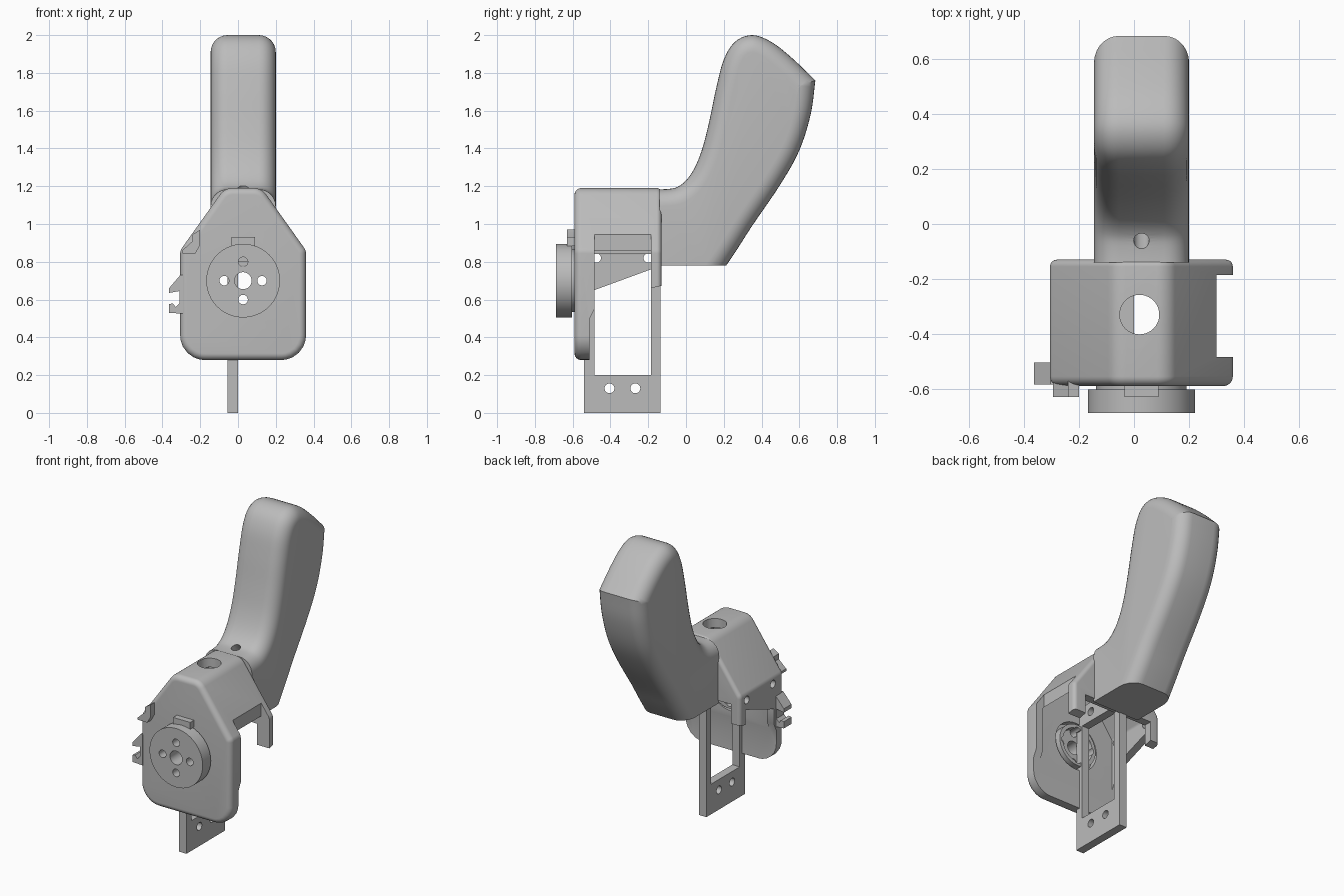
import bpy, bmesh, math
from mathutils import Vector, Matrix

cube = bpy.data.objects.get("Cube")
if cube:
    bpy.data.objects.remove(cube)

grey = bpy.data.materials.new("plain grey")
grey.use_nodes = True
grey.diffuse_color = (0.5, 0.5, 0.5, 1)
grey.node_tree.nodes["Principled BSDF"].inputs["Base Color"].default_value = (0.5, 0.5, 0.5, 1)

CX, HZ = 0.027, 0.70        # centre line of the housing, height of the dial


def finish(name, bm):
    bmesh.ops.recalc_face_normals(bm, faces=bm.faces)
    me = bpy.data.meshes.new(name)
    bm.to_mesh(me)
    bm.free()
    me.materials.append(grey)
    ob = bpy.data.objects.new(name, me)
    bpy.context.collection.objects.link(ob)
    return ob


def prism(name, pts, lo, hi, axis="y", bevel_lo=0, bevel_hi=0, cuts=()):
    """Extrude a 2D profile along y (points are x, z) or x (points are y, z)."""
    place = (lambda p, d: (p[0], d, p[1])) if axis == "y" else (lambda p, d: (d, p[0], p[1]))
    bm = bmesh.new()
    rings = [[bm.verts.new(place(p, d)) for p in pts] for d in (lo, hi)]
    caps = [bm.faces.new(r) for r in rings]
    n = len(pts)
    for i in range(n):
        j = (i + 1) % n
        bm.faces.new((rings[0][i], rings[0][j], rings[1][j], rings[1][i]))
    bmesh.ops.recalc_face_normals(bm, faces=bm.faces)
    for cap, width in zip(caps, (bevel_lo, bevel_hi)):
        if width:
            bmesh.ops.bevel(bm, geom=list(cap.edges), offset=width, segments=7,
                            profile=0.5, affect='EDGES', clamp_overlap=False)
    for co, no in cuts:
        res = bmesh.ops.bisect_plane(bm, geom=bm.verts[:] + bm.edges[:] + bm.faces[:],
                                     plane_co=co, plane_no=no, clear_outer=True)
        edges = [e for e in res["geom_cut"] if isinstance(e, bmesh.types.BMEdge)]
        bmesh.ops.edgeloop_fill(bm, edges=edges)
    return finish(name, bm)


def box(name, x, y, z):
    return prism(name, [(x[0], z[0]), (x[1], z[0]), (x[1], z[1]), (x[0], z[1])], y[0], y[1])


def rod(name, centre, r, length, direction=(0, 1, 0), sides=40):
    bm = bmesh.new()
    turn = Vector(direction).to_track_quat('Z', 'Y').to_matrix().to_4x4()
    bmesh.ops.create_cone(bm, cap_ends=True, segments=sides, radius1=r, radius2=r,
                          depth=length, matrix=Matrix.Translation(centre) @ turn)
    return finish(name, bm)


def cut(ob, *cutters):
    for c in cutters:
        c.hide_render = True
        mod = ob.modifiers.new("cut", 'BOOLEAN')
        mod.operation, mod.solver, mod.object = 'DIFFERENCE', 'EXACT', c
        bpy.context.view_layer.objects.active = ob
        bpy.ops.object.modifier_apply(modifier=mod.name)
        bpy.data.objects.remove(c)


def rounded(corners, steps=6):
    """Round each (x, z, radius) corner with a short curve."""
    out = []
    for i, (x, z, r) in enumerate(corners):
        p = Vector((x, z))
        a = (Vector(corners[i - 1][:2]) - p).normalized()
        b = (Vector(corners[(i + 1) % len(corners)][:2]) - p).normalized()
        half = a.angle(b) / 2
        centre = p + (a + b).normalized() * r / math.sin(half)
        s = p + a * r / math.tan(half) - centre
        e = p + b * r / math.tan(half) - centre
        for k in range(steps + 1):
            d = s.lerp(e, k / steps).normalized() * r
            out.append(tuple(centre + d))
    return out


def spline(pts, steps=5):
    """Smooth open curve through the points."""
    v = [Vector(p) for p in pts]
    v = [2 * v[0] - v[1]] + v + [2 * v[-1] - v[-2]]
    out = []
    for a, b, c, d in zip(v, v[1:], v[2:], v[3:]):
        for k in range(steps):
            t = k / steps
            out.append(tuple(0.5 * (2 * b + (c - a) * t + (2 * a - 5 * b + 4 * c - d) * t * t
                                    + (3 * b - a - 3 * c + d) * t ** 3)))
    return out + [tuple(v[-2])]


def mirrored(half):
    """Corners of a symmetric outline from (half width, z, radius)."""
    return [(CX + w, z, r) for w, z, r in half] + [(CX - w, z, r) for w, z, r in reversed(half)]


def dial_holes():
    holes = [rod("cutter", (CX, -0.55, HZ), 0.045, 0.5)]
    for k in range(4):
        a = k * math.pi / 2
        holes.append(rod("cutter", (CX + 0.1 * math.cos(a), -0.55, HZ + 0.1 * math.sin(a)), 0.025, 0.5))
    return holes


# Housing: front plate, roof, side wall and back wall in one hollow shell
outline = rounded(mirrored([(0.333, 0.28, 0.13), (0.333, 0.86, 0.05), (0.098, 1.19, 0.08)]))
inside = rounded(mirrored([(0.283, -0.1, 0.02), (0.283, 0.845, 0.03), (0.073, 1.13, 0.05)]))
housing = prism("housing", outline, -0.59, -0.13, bevel_lo=0.035, bevel_hi=0.025)
under = [(-0.51, 0), (-0.51, 0.5), (-0.485, 0.55), (-0.485, 0.65), (-0.185, 0.76),
         (-0.185, 0.66), (-0.1, 0.68), (-0.1, 0)]
cut(housing,
    prism("cutter", inside, -0.51, -0.185),
    prism("cutter", under, -1, 1, axis="x"),
    box("cutter", (0.30, 0.6), (-0.485, -0.185), (0.3, 1.3)),
    box("cutter", (-0.24, 0.27), (-0.2, -0.05), (0.4, 0.80)),
    rod("cutter", (0.02, -0.33, 1.2), 0.072, 0.3, (0, 0, 1)),
    rod("cutter", (CX, -0.48, HZ), 0.16, 0.14),
    *[rod("cutter", (-0.3, y, 0.82), 0.025, 0.2, (1, 0, 0)) for y in (-0.475, -0.2)],
    *dial_holes())

# Ring behind the dial, set in the plate's recess
hub = rod("hub_ring", (CX, -0.525, HZ), 0.14, 0.06)
cut(hub, rod("cutter", (CX, -0.5, HZ), 0.115, 0.07), *dial_holes())

# Dial and its neck
dial = rod("dial", (CX, -0.645, HZ), 0.195, 0.085, sides=64)
neck = rod("dial_neck", (CX, -0.595, HZ), 0.165, 0.02, sides=64)
for part in (dial, neck):
    cut(part, *dial_holes())
stop = box("dial_stop", (-0.035, 0.09), (-0.63, -0.58), (0.85, 0.93))
cut(stop, rod("cutter", (CX, -0.6, HZ), 0.195, 0.2, sides=64))

# Cable clips on the front plate
upper = [(-0.2, 0.97), (-0.24, 0.945), (-0.24, 0.91), (-0.295, 0.86), (-0.295, 0.845),
         (-0.225, 0.845), (-0.2, 0.89)]
prism("upper_clip", upper, -0.63, -0.57)
side = [(-0.29, 0.73), (-0.305, 0.73), (-0.365, 0.66), (-0.365, 0.635), (-0.31, 0.645),
        (-0.31, 0.58), (-0.33, 0.56), (-0.345, 0.58), (-0.365, 0.575), (-0.365, 0.53), (-0.29, 0.525)]
prism("side_clip", side, -0.585, -0.505)

# Motor bracket: upright frame with a window and screw holes
bracket = box("motor_bracket", (-0.055, 0), (-0.54, -0.135), (0, 0.97))
cut(bracket,
    box("cutter", (-0.2, 0.2), (-0.485, -0.185), (0.2, 0.84)),
    *[rod("cutter", (0, y, z), 0.026, 0.3, (1, 0, 0)) for y in (-0.405, -0.268) for z in (0.13, 0.905)])

# Handle: swept side profile with round edges, trimmed flat at the base
front = [(-0.25, 1.185), (-0.1, 1.185), (-0.03, 1.205), (0.03, 1.27), (0.08, 1.38), (0.12, 1.53),
         (0.16, 1.72), (0.2, 1.87), (0.26, 1.965), (0.35, 2.0), (0.45, 1.965), (0.56, 1.88), (0.685, 1.76)]
back = [(0.685, 1.76), (0.66, 1.58), (0.6, 1.39), (0.5, 1.21), (0.35, 0.99), (0.26, 0.85), (0.09, 0.6)]
profile = spline(front) + spline(back)[1:] + [(-0.25, 0.6)]
handle = prism("handle", profile, -0.145, 0.2, axis="x", bevel_lo=0.09, bevel_hi=0.09,
               cuts=[((0, 0, 0.78), (0, 0, -1)), ((0, -0.14, 0), (0, -1, 0))])
cut(handle, rod("cutter", (CX, -0.06, 1.19), 0.028, 0.24, (0, -0.5, 0.85)))

# Smooth shading with sharp edges kept
bpy.ops.object.select_all(action='DESELECT')
for ob in bpy.context.collection.objects:
    if ob.type == 'MESH' and ob.data.materials and ob.data.materials[0] == grey:
        ob.select_set(True)
        bpy.context.view_layer.objects.active = ob
bpy.ops.object.shade_smooth_by_angle(angle=math.radians(32))
